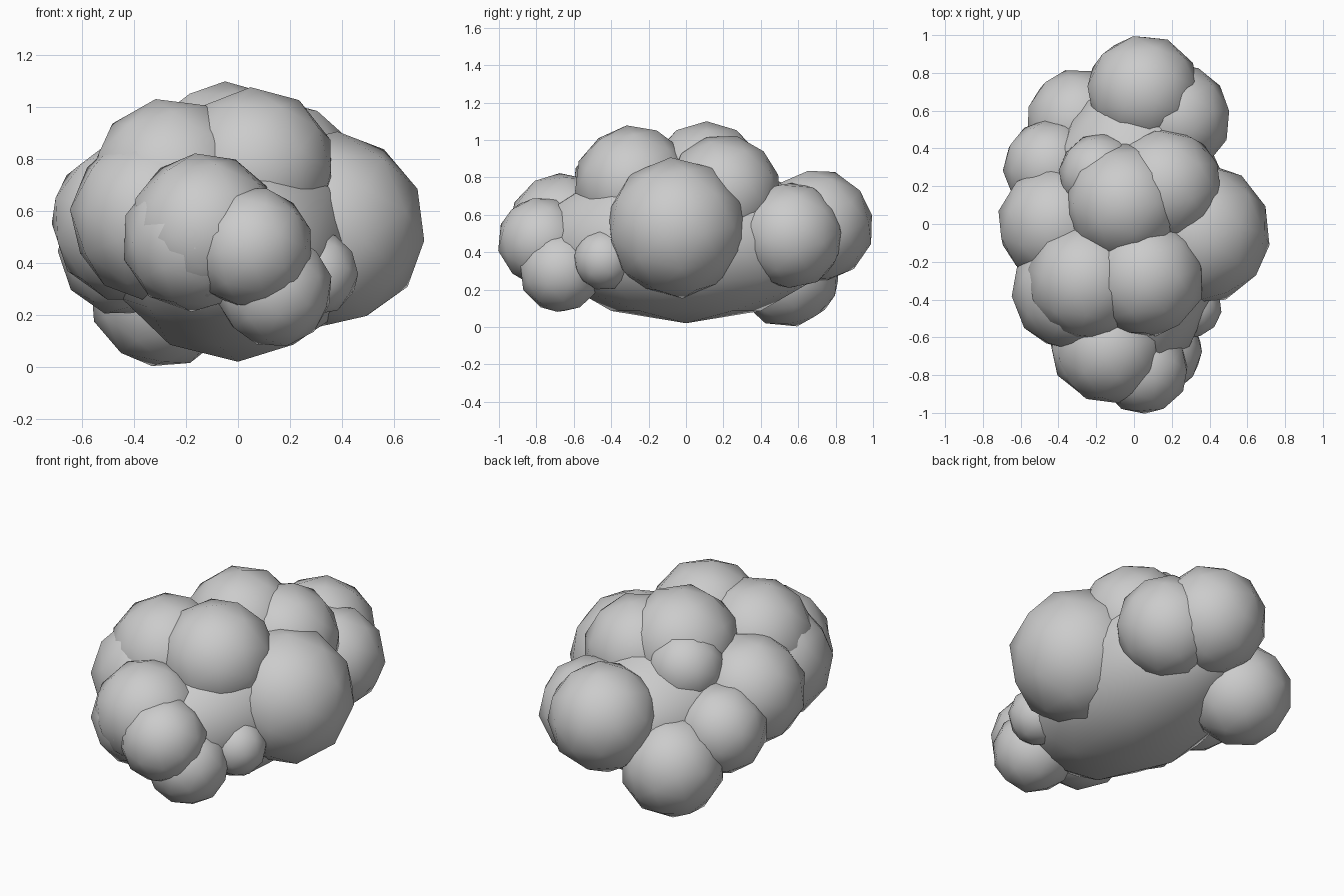
import bpy, random
from mathutils import Euler

if "Cube" in bpy.data.objects:
    bpy.data.objects.remove(bpy.data.objects["Cube"])

random.seed(4)


def puff(name, centre, radii, turn=True):
    """Low-poly ball with smooth shading, turned a little so the lumps vary."""
    rot = [random.uniform(-3, 3) for _ in range(3)] if turn else (0, 0, 0)
    bpy.ops.mesh.primitive_ico_sphere_add(subdivisions=2, radius=1)
    ob = bpy.context.object
    ob.name = name
    ob.data.transform(Euler(rot).to_matrix().to_4x4())
    ob.location = centre
    ob.scale = radii
    bpy.ops.object.shade_smooth()
    return ob


# Long, flattened core holding the lumps together
puff("core", (0, 0, 0.46), (0.50, 0.80, 0.44), turn=False)

# Lumps: name, x, y, z, radius
lumps = [
    ("right_lump", 0.345, -0.05, 0.53, 0.38),
    ("back_lump", 0.05, 0.70, 0.54, 0.305),
    ("back_right_lump", 0.225, 0.56, 0.49, 0.29),
    ("back_left_low_lump", -0.29, 0.54, 0.28, 0.285),
    ("left_rear_lump", -0.44, 0.30, 0.45, 0.255),
    ("left_lump", -0.41, 0.00, 0.56, 0.315),
    ("left_front_lump", -0.32, -0.35, 0.58, 0.33),
    ("top_front_left_lump", -0.25, -0.30, 0.72, 0.32),
    ("top_front_right_lump", 0.06, -0.28, 0.76, 0.32),
    ("top_back_right_lump", 0.16, 0.20, 0.72, 0.31),
    ("top_back_small_lump", -0.18, 0.26, 0.73, 0.22),
    ("front_lump", -0.13, -0.66, 0.53, 0.295),
    ("front_nose_lump", 0.05, -0.77, 0.46, 0.24),
    ("front_low_lump", 0.14, -0.67, 0.30, 0.225),
    ("front_right_small_lump", 0.30, -0.44, 0.36, 0.165),
    ("front_left_lump", -0.17, -0.65, 0.49, 0.28),
]
for name, x, y, z, r in lumps:
    puff(name, (x, y, z), (r, r, r))

# Highest lump, standing upright
puff("top_lump", (-0.05, 0.11, 0.78), (0.32, 0.32, 0.32), turn=False)
